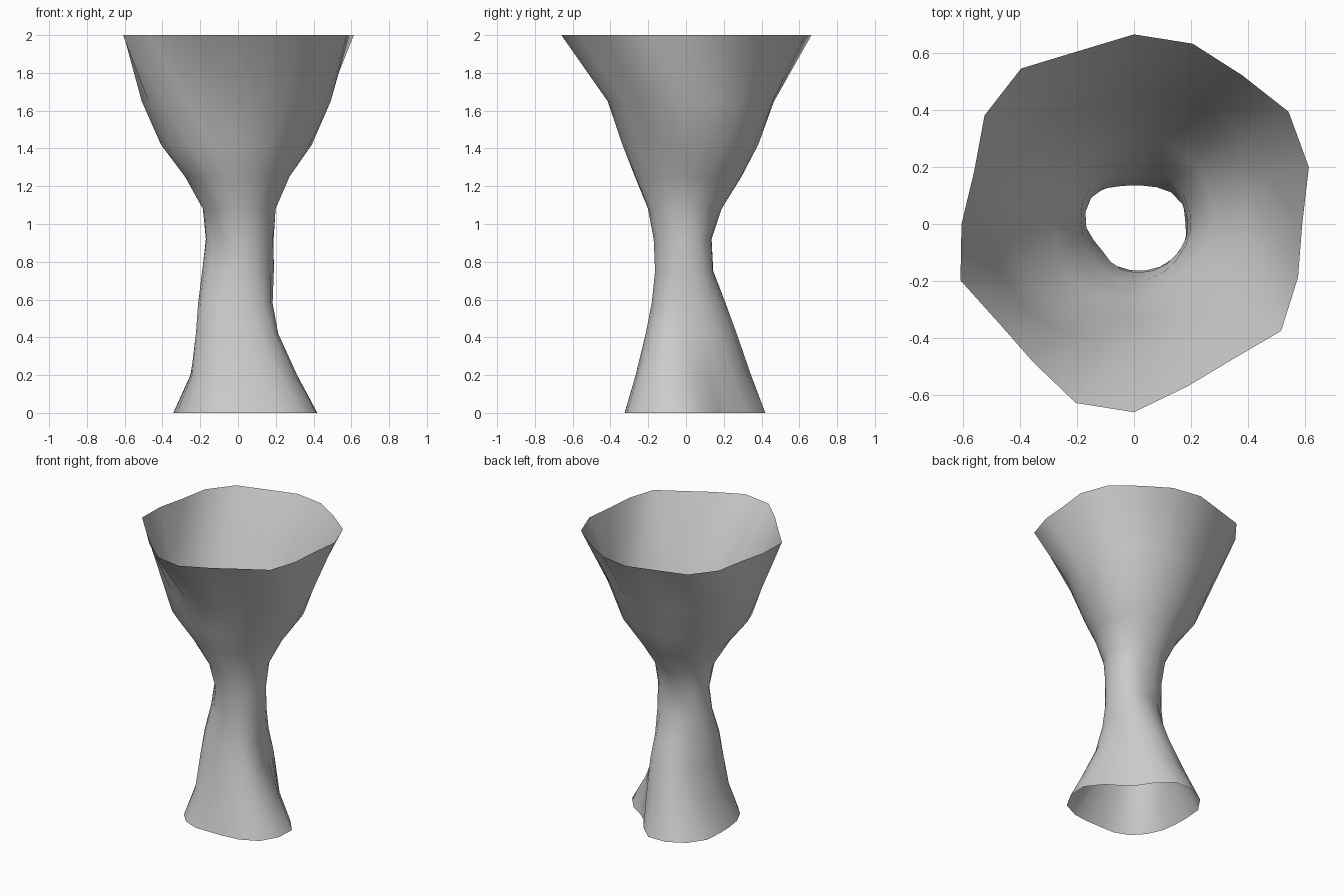
import bpy, bmesh, math

# evenly spaced radii around the axis, for each height
RINGS = [
    # foot, every 18 degrees
    (0.00, [.42, .35, .29, .285, .34, .42, .44, .435, .41, .36,
            .34, .34, .345, .35, .34, .325, .34, .385, .43, .435]),
    # wall, every 36 degrees
    (0.20, [.305, .25, .30, .355, .29, .25, .275, .27, .275, .335]),
    (0.42, [.20, .22, .26, .27, .205, .22, .24, .215, .22, .245]),
    (0.58, [.18, .195, .215, .205, .185, .21, .215, .185, .185, .205]),
    (0.75, [.19, .18, .15, .145, .175, .19, .165, .16, .17, .185]),
    (0.92, [.19, .175, .14, .14, .175, .17, .145, .165, .175, .185]),
    (1.08, [.20, .20, .19, .19, .20, .185, .185, .20, .20, .195]),
    (1.25, [.27, .295, .30, .29, .28, .28, .29, .28, .26, .25]),
    (1.42, [.385, .42, .39, .38, .40, .41, .42, .35, .33, .335]),
    (1.65, [.49, .50, .48, .46, .49, .51, .485, .43, .41, .43]),
    # rim, every 18 degrees
    (2.00, [.59, .645, .67, .645, .665, .665, .637, .674, .648, .59,
            .605, .64, .588, .60, .66, .66, .60, .587, .638, .605]),
]
SEGMENTS = 20
TWIST = math.radians(54)      # swirl of the wall per unit of height


def radius(table, angle):
    """Periodic smooth interpolation of a ring's radii."""
    n = len(table)
    t = (angle / math.tau * n) % n
    i = int(t + 1e-6)
    f = max(t - i, 0)
    a, b, c, d = (table[(i + k) % n] for k in (-1, 0, 1, 2))
    return b + .5 * f * (c - a + f * (2*a - 5*b + 4*c - d + f * (3*(b - c) + d - a)))


# open twisted wall, lofted ring by ring
bm = bmesh.new()
loops = []
for z, table in RINGS:
    loop = []
    for i in range(SEGMENTS):
        a = math.tau * i / SEGMENTS + TWIST * (2 - z)
        r = radius(table, a)
        loop.append(bm.verts.new((r * math.cos(a), r * math.sin(a), z)))
    loops.append(loop)
for low, high in zip(loops, loops[1:]):
    for i in range(SEGMENTS):
        j = (i + 1) % SEGMENTS
        bm.faces.new((low[i], low[j], high[j], high[i]))
for face in bm.faces:
    face.smooth = True

mesh = bpy.data.meshes.new("twisted_vase_wall")
bm.to_mesh(mesh)
bm.free()
vase = bpy.data.objects.new("twisted_vase_wall", mesh)
bpy.context.collection.objects.link(vase)
